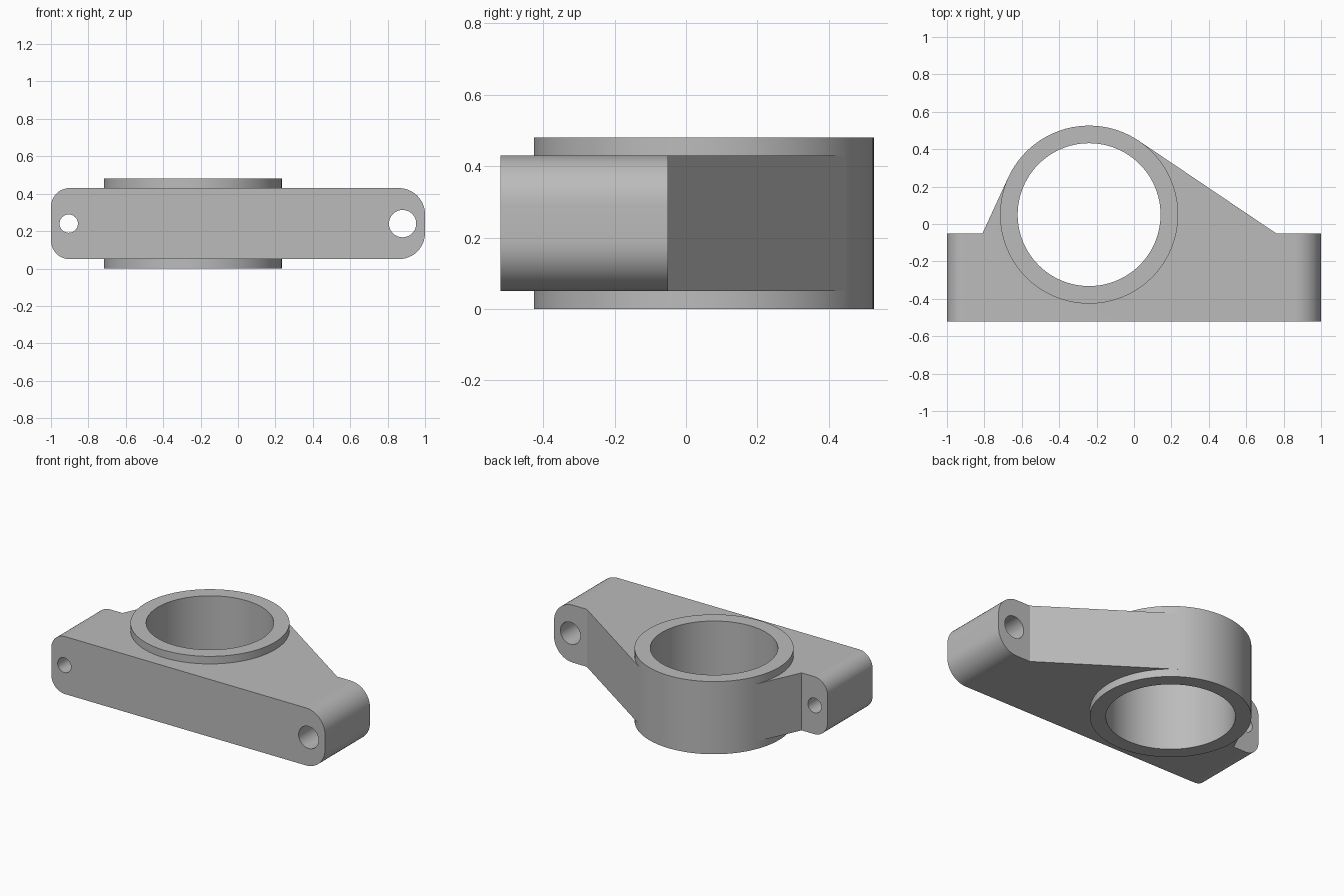
import bpy, bmesh
from math import sin, cos, pi, atan2, acos, hypot, radians
from mathutils import Vector, Matrix

cube = bpy.data.objects.get("Cube")
if cube:
    bpy.data.objects.remove(cube)

grey = bpy.data.materials.new("plain grey")
grey.use_nodes = True
grey.diffuse_color = (0.5, 0.5, 0.5, 1)
grey.node_tree.nodes["Principled BSDF"].inputs["Base Color"].default_value = (0.5, 0.5, 0.5, 1)

MID = 0.24                        # middle height
CX, CY, R, BORE = -0.24, 0.05, 0.476, 0.382
FRONT, STEP, BACK = -0.52, -0.05, 0.53


def prism(name, points, sweep):
    """Extrude a closed 3D outline along a vector."""
    bm = bmesh.new()
    face = bm.faces.new([bm.verts.new(p) for p in points])
    new = bmesh.ops.extrude_face_region(bm, geom=[face])["geom"]
    bmesh.ops.translate(bm, vec=sweep, verts=[v for v in new if isinstance(v, bmesh.types.BMVert)])
    bmesh.ops.recalc_face_normals(bm, faces=bm.faces)
    mesh = bpy.data.meshes.new(name)
    bm.to_mesh(mesh)
    bm.free()
    mesh.materials.append(grey)
    obj = bpy.data.objects.new(name, mesh)
    bpy.context.collection.objects.link(obj)
    return obj


def circle(x, y, r, n):
    return [(x + r * cos(2 * pi * i / n), y + r * sin(2 * pi * i / n)) for i in range(n)]


def arc(x, z, r, start, n=12):
    return [(x + r * cos(start + pi / 2 * i / n), z + r * sin(start + pi / 2 * i / n)) for i in range(n + 1)]


def tangent(x, y, side):
    """Point where a line from (x, y) touches the boss."""
    dx, dy = x - CX, y - CY
    a = atan2(dy, dx) + side * acos(R / hypot(dx, dy))
    return CX + R * cos(a), CY + R * sin(a)


def combine(target, tool, operation):
    bpy.context.view_layer.objects.active = target
    mod = target.modifiers.new(operation, "BOOLEAN")
    mod.operation, mod.solver, mod.object = operation, "EXACT", tool
    bpy.ops.object.modifier_apply(modifier=mod.name)
    bpy.data.objects.remove(tool)


# Rounded bar section, swept front to back
low, high, rl, rr = 0.05, 0.43, 0.1, 0.14
section = (arc(1 - rr, high - rr, rr, 0) + arc(-1 + rl, high - rl, rl, pi / 2)
           + arc(-1 + rl, low + rl, rl, pi) + arc(1 - rr, low + rr, rr, 1.5 * pi))
body = prism("bearing_bracket", [(x, FRONT, z) for x, z in section], (0, BACK - FRONT, 0))

# Trim to the plan outline with sloping webs tangent to the boss
right, left = (0.76, STEP), (-0.81, STEP)
plan = [(-1.1, -0.7), (1.1, -0.7), (1.1, STEP), right, tangent(*right, 1),
        (CX, CY + 0.3), tangent(*left, -1), left, (-1.1, STEP)]
combine(body, prism("plan_cutter", [(x, y, -0.1) for x, y in plan], (0, 0, 0.8)), "INTERSECT")

# Bearing boss and its bore
boss = prism("boss", [(x, y, 0) for x, y in circle(CX, CY, R, 96)], (0, 0, 2 * MID))
combine(body, boss, "UNION")
bore = prism("bore", [(x, y, -0.1) for x, y in circle(CX, CY, BORE, 96)], (0, 0, 0.8))
combine(body, bore, "DIFFERENCE")

# Mounting holes through the ends
for x, r in ((-0.905, 0.049), (0.88, 0.073)):
    hole = prism("hole", [(a, -0.7, b) for a, b in circle(x, MID, r, 40)], (0, 1.4, 0))
    combine(body, hole, "DIFFERENCE")

bpy.ops.object.select_all(action="DESELECT")
body.select_set(True)
bpy.context.view_layer.objects.active = body
bpy.ops.object.shade_smooth_by_angle(angle=radians(20))
